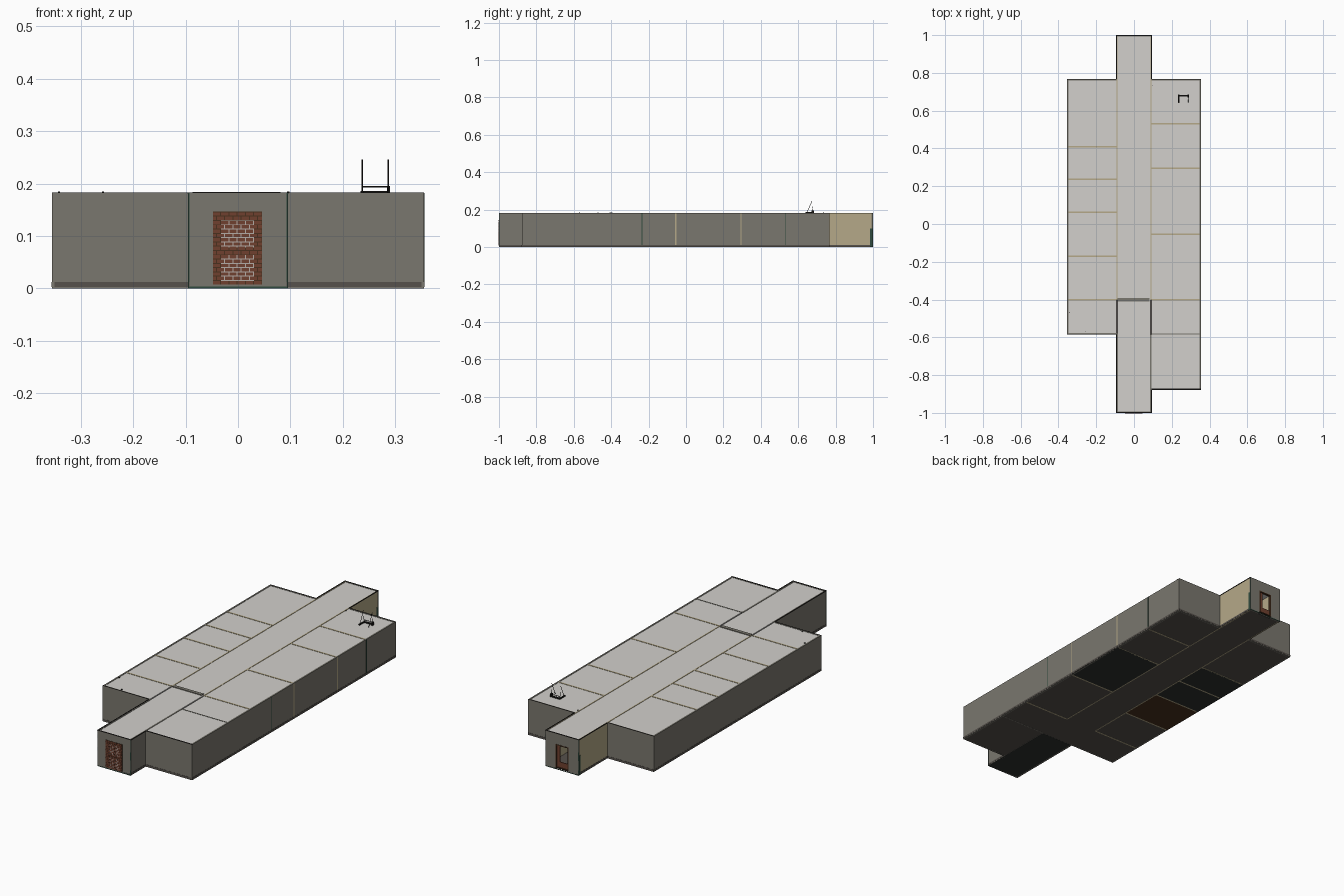
import bpy, bmesh, math
from mathutils import Vector

if "Cube" in bpy.data.objects:
    bpy.data.objects.remove(bpy.data.objects["Cube"])


def mat(name, hexcode):
    def lin(c):
        return c / 12.92 if c <= 0.04045 else ((c + 0.055) / 1.055) ** 2.4
    m = bpy.data.materials.new(name)
    m.diffuse_color = [lin(int(hexcode[i:i + 2], 16) / 255) for i in (0, 2, 4)] + [1]
    m.use_nodes = True
    m.node_tree.nodes["Principled BSDF"].inputs["Base Color"].default_value = m.diffuse_color
    return m


WALL = mat("wall grey", "7A776E")
ROOF = mat("ceiling light grey", "D2D0CC")
TAN = mat("partition tan", "B5A988")
FLOOR = mat("floor dark grey", "56514C")
BLACK = mat("carpet black", "2E312E")
BROWN = mat("carpet brown", "48301E")
GREEN = mat("trim green", "2F4A3E")
BRICK = mat("brick red", "70402F")
MORTAR = mat("mortar pale", "B4ACA6")
METAL = mat("metal black", "1C1A18")


def boxes(name, material, specs):
    """One object from boxes given as (x0, x1, y0, y1, z0, z1)."""
    bm = bmesh.new()
    for x0, x1, y0, y1, z0, z1 in specs:
        geo = bmesh.ops.create_cube(bm, size=1)["verts"]
        for v in geo:
            v.co = Vector((x0 + (v.co.x + .5) * (x1 - x0),
                           y0 + (v.co.y + .5) * (y1 - y0),
                           z0 + (v.co.z + .5) * (z1 - z0)))
    me = bpy.data.meshes.new(name)
    bm.to_mesh(me)
    bm.free()
    me.materials.append(material)
    ob = bpy.data.objects.new(name, me)
    bpy.context.collection.objects.link(ob)
    return ob


def rod(name, a, b, r):
    a, b = Vector(a), Vector(b)
    d = b - a
    bpy.ops.mesh.primitive_cylinder_add(vertices=8, radius=r, depth=d.length,
                                        location=(a + b) / 2,
                                        rotation=d.to_track_quat('Z', 'Y').to_euler())
    ob = bpy.context.object
    ob.name = name
    ob.data.materials.append(METAL)


# Plan dimensions
W, C = 0.355, 0.093            # wing and corridor half widths
BACK, LF, RF = 0.767, -0.585, -0.878
T, H = 0.008, 0.182            # wall thickness and height
HALL = -0.402
left_cuts = [0.41, 0.237, 0.062, -0.17]
right_cuts = [0.53, 0.295, -0.055]


def wall_x(x0, x1, y, t=T, z1=H):      # wall running along x
    return (x0, x1, y, y + t, 0, z1)


def wall_y(x, y0, y1, t=T, z1=H):      # wall running along y
    return (x, x + t, y0, y1, 0, z1)


# Outer walls of the two wings
boxes("wing_walls", WALL, [
    wall_y(-W, LF, BACK), wall_y(W - T, RF, BACK),
    wall_x(-W + T, -C, BACK - T), wall_x(C, W - T, BACK - T),
    wall_x(-W + T, -C, LF), wall_x(C, W - T, RF)])

# Corridor ends: front wall, front sides, back wall around a door opening
D0, D1, DZ = -0.037, 0.037, 0.128
boxes("corridor_walls", WALL, [
    wall_x(-C, C, -1), wall_y(-C, -1 + T, LF + T), wall_y(C - T, -1 + T, LF),
    (-C, D0, 1 - T, 1, 0, H), (D1, C, 1 - T, 1, 0, H), (D0, D1, 1 - T, 1, DZ, H)])

# Tan corridor sides and room partitions
boxes("corridor_partitions", TAN, [
    wall_y(-C, HALL, 1 - T, 0.006), wall_y(C - 0.006, HALL, 1 - T, 0.006)])
boxes("room_partitions", TAN,
      [wall_x(-W + T, -C, y - .004) for y in left_cuts + [HALL]] +
      [wall_x(C, W - T, y - .004) for y in right_cuts + [HALL]])
boxes("front_room_partition", WALL, [wall_x(C, W - T, LF, 0.005)])
boxes("hall_beam", WALL, [(-C + .006, C - .012, HALL - .008, HALL + .01, 0.13, H + .002)])

# Partition ends showing as thin strips on the right wall
boxes("partition_ends", TAN, [(W, W + .0006, y - .003, y + .003, .012, H)
                              for y in right_cuts[1:]])
boxes("partition_ends_green", GREEN, [(W, W + .0006, y - .002, y + .002, .012, H)
                                      for y in (right_cuts[0], -0.235)])

# Ceiling panels, one per room, set just below the wall tops
Z0, Z1 = 0.175, 0.1805


def panels(x0, x1, ys):
    return [(x0, x1, a, b, Z0, Z1) for a, b in zip(ys, ys[1:])]


boxes("ceilings", ROOF,
      panels(-W + T, -C, [LF + T, HALL] + left_cuts[::-1] + [BACK - T]) +
      panels(C, W - T, [RF + T, LF, HALL] + right_cuts[::-1] + [BACK - T]) +
      panels(-C + .006, C - .006, [-1 + T, LF, HALL, 1 - T]))

# Floor slab following the plan
boxes("floors", FLOOR, [
    (-W + T, -C, LF + T, BACK - T, 0.0005, .008),
    (C, W - T, RF + T, BACK - T, 0.0005, .008),
    (-C, C, -1 + T, 1 - T, 0.0005, .008)])
boxes("carpets_black", BLACK, [
    (C, W, right_cuts[2], right_cuts[1], 0, .009),
    (-W, -C, left_cuts[2], left_cuts[0], 0, .009),
    (-C, C, -1, LF, 0, .009)])
boxes("carpet_brown", BROWN, [(-W, -C, left_cuts[3], left_cuts[2], 0, .009)])

# Dark skirting plates around the outside
K0, K1, E = 0.003, 0.012, 0.001
boxes("skirting", FLOOR, [
    (-W - E, -W, LF, BACK, K0, K1), (W, W + E, RF, BACK, K0, K1),
    (-W + .005, -C, LF - E, LF, K0, K1), (C, W - .005, RF - E, RF, K0, K1),
    (-W, -C, BACK, BACK + E, K0, K1), (C, W, BACK, BACK + E, K0, K1)] +
    [(s * C - E, s * C + E, y0, y1, K0, K1)
     for s, y0, y1 in ((-1, -1, LF), (1, -1, RF), (-1, BACK, 1), (1, BACK, 1))])

# Green corner posts and base strips at the corridor ends
P = 0.002
boxes("corner_posts", GREEN,
      [(s * C - P, s * C + P, y - P / 2, y + P / 2, 0, H)
       for s in (-1, 1) for y in (-1 + P / 2, 1 - P / 2)] +
      [(-C, C, -1.0008, -1, 0, .004), (-C, C, 1, 1.0008, 0, .004)] +
      [(s * C - .0015, s * C + .0015, .985, 1, 0, .1) for s in (-1, 1)])

# Dark edging on top of the outer walls
e, z = .003, (H - .001, H + .001)
boxes("roof_edging", METAL,
      [(-C, C, y, y + 2 * e, *z) for y in (-1, 1 - 2 * e)] +
      [(s * C - e, s * C + e, a, b, *z)
       for s, a, b in ((-1, -1, LF), (1, -1, RF), (-1, BACK, 1), (1, BACK, 1))] +
      [(-W, -C, BACK - e, BACK, *z), (C, W, BACK - e, BACK, *z), (C, W, RF, RF + 2 * e, *z),
       (-W, -C, LF, LF + e, *z)])

# Bricked-up front doorway: dark backing, pale mortar, staggered bricks
bx0, bx1, bz0, bz1 = -0.048, 0.046, 0.008, 0.147
boxes("brick_backing", BROWN, [(bx0, bx1, -1.001, -1, bz0, bz1)])
boxes("brick_mortar", MORTAR, [(-.032, .031, -1.0015, -1.001, a, b)
                               for a, b in ((.014, .064), (.078, .13))])
bricks, rows, step = [], 17, 0.0157
rh = (bz1 - bz0) / rows
for r in range(rows):
    x = bx0 - (step / 2 if r % 2 else 0)
    while x < bx1:
        a, b = max(x, bx0), min(x + step - .0018, bx1)
        if b - a > .001:
            bricks.append((a, b, -1.0025, -1, bz0 + r * rh, bz0 + (r + 1) * rh - .0018))
        x += step
boxes("bricks", BRICK, bricks)

# Back doorway frame and lower rail
boxes("door_frame", BROWN, [
    (D0, D0 + .006, .99, 1.001, .008, DZ), (D1 - .006, D1, .99, 1.001, .008, DZ),
    (D0, D1, .99, 1.001, DZ - .005, DZ), (D0, D1, .99, 1.001, .008, .012)])
boxes("door_leaf", BRICK, [(D1 - .022, D1 - .006, .992, .996, .012, DZ - .005),
                           (D0 + .006, D1 - .022, .992, .996, .012, .04)])

# Handled stand on the roof
for x in (0.237, 0.287):
    rod("stand_handle", (x, .645, Z1), (x, .674, .246), .0012)
    rod("stand_strut", (x, .682, Z1), (x, .674, .215), .0012)
rod("stand_bar", (.237, .68, .194), (.287, .68, .194), .0015)
boxes("stand_feet", METAL, [(.234, .240, .64, .685, Z1, .186), (.284, .290, .67, .685, Z1, .196),
                            (.234, .290, .676, .684, Z1, .186)])

# Small roof pins
boxes("roof_pins", METAL, [(x - .002, x + .002, y - .002, y + .002, Z1, .185)
                           for x, y in ((-.342, -.47), (-.258, -.57), (.096, .735))])
